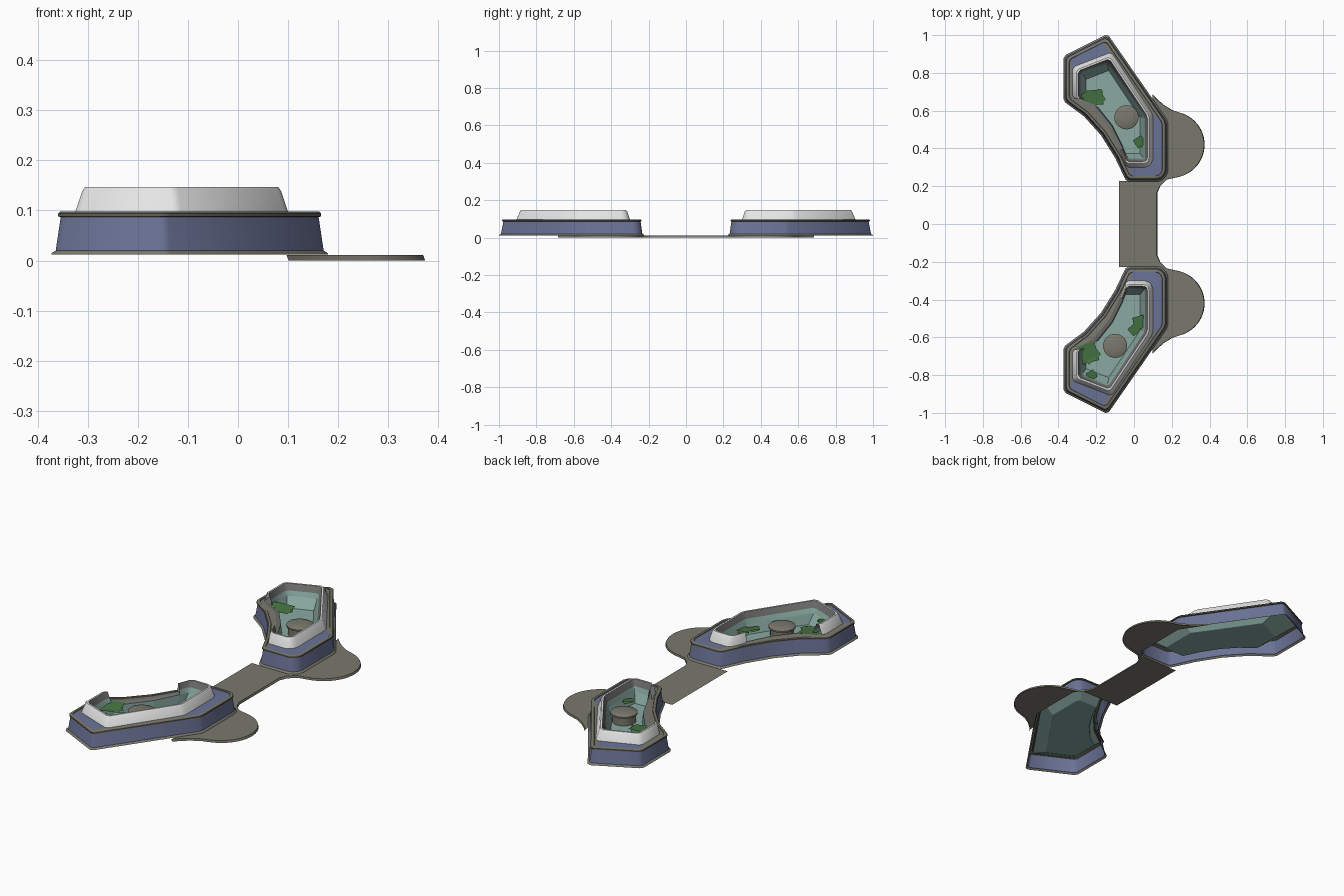
import bpy, bmesh, math
from mathutils import Vector, Matrix

if "Cube" in bpy.data.objects:
    bpy.data.objects.remove(bpy.data.objects["Cube"])


def mat(name, r, g, b):
    m = bpy.data.materials.new(name)
    m.diffuse_color = tuple((c / 255) ** 2.2 for c in (r, g, b)) + (1,)
    m.use_nodes = True
    m.node_tree.nodes["Principled BSDF"].inputs["Base Color"].default_value = m.diffuse_color
    return m


STONE = mat("stone grey", 121, 120, 109)
BLUE = mat("slate blue", 106, 114, 148)
WHITE = mat("pale grey", 228, 228, 228)
INNER = mat("inner grey", 112, 112, 110)
TEAL = mat("teal", 136, 168, 160)
GREEN = mat("leaf green", 72, 116, 68)
TRIM = mat("trim grey", 99, 96, 86)

# Wall outline and parapet outline; edges 6 to 9 form the concave side
WALL = [(-.373, .65), (-.373, .889), (-.14, 1.006), (.18, .545), (.18, .265), (.14, .224),
        (-.04, .224), (-.10, .35), (-.175, .47), (-.265, .57)]
PARAPET = [(-.325, .67), (-.325, .83), (-.12, .91), (.10, .58), (.10, .33), (.07, .30),
           (-.04, .30), (-.075, .39), (-.135, .51), (-.215, .61)]
CONCAVE = (6, 7, 8, 9)
CORNERS = 7


def inset(poly, d, concave_weight=1.0):
    """Move every edge of a clockwise outline inwards by d."""
    n = len(poly)
    pts = [Vector(p) for p in poly]
    lines = []
    for i in range(n):
        t = (pts[(i + 1) % n] - pts[i]).normalized()
        nor = Vector((t.y, -t.x))
        w = concave_weight if i in CONCAVE else 1.0
        lines.append((nor, nor.dot(pts[i]) + d * w))
    out = []
    for i in range(n):
        (n1, c1), (n2, c2) = lines[i - 1], lines[i]
        det = n1.x * n2.y - n1.y * n2.x
        if abs(det) < 1e-3:
            out.append(tuple(pts[i] + n2 * d))
        else:
            out.append(((c1 * n2.y - c2 * n1.y) / det, (n1.x * c2 - n2.x * c1) / det))
    return out


def chamfer(poly, r=.012):
    """Cut the seven true corners; each gives two points."""
    pts = [Vector(p) for p in poly]
    out = []
    for i, p in enumerate(pts):
        if i >= CORNERS:
            out.append(tuple(p))
            continue
        for q in (pts[i - 1], pts[(i + 1) % len(pts)]):
            out.append(tuple(p + (q - p).normalized() * min(r, (q - p).length * .3)))
    return out


def side_of(i):
    """Original edge number of a chamfered outline's edge (cut edges go with the next side)."""
    return i // 2 if i < 2 * CORNERS else i - CORNERS


def shrink(poly, k):
    c = sum((Vector(p) for p in poly), Vector((0, 0))) / len(poly)
    return [tuple(c + (Vector(p) - c) * k) for p in poly]


def finish(name, bm, mats, smooth=False):
    me = bpy.data.meshes.new(name)
    bm.to_mesh(me)
    bm.free()
    for m in mats:
        me.materials.append(m)
    ob = bpy.data.objects.new(name, me)
    bpy.context.collection.objects.link(ob)
    if smooth:
        bpy.ops.object.select_all(action='DESELECT')
        ob.select_set(True)
        bpy.context.view_layer.objects.active = ob
        bpy.ops.object.shade_smooth_by_angle(angle=math.radians(44))
    return ob


def loft(name, rings, bands, mats, s, rule=None, cap=None, smooth=True):
    """Join (outline, z) rings; rule(band, edge, material) may recolour or skip (-1)."""
    bm = bmesh.new()
    vs = [[bm.verts.new((x, y * s, z)) for x, y in p] for p, z in rings]
    n = len(vs[0])
    for b in range(len(rings) - 1):
        for i in range(n):
            m = rule(b, i, bands[b]) if rule else bands[b]
            if m < 0:
                continue
            j = (i + 1) % n
            q = [vs[b][i], vs[b][j], vs[b + 1][j], vs[b + 1][i]]
            bm.faces.new(q[::-1] if s > 0 else q).material_index = m
    if cap is not None:
        bm.faces.new(vs[-1][::-1] if s > 0 else vs[-1]).material_index = cap
        bmesh.ops.triangulate(bm, faces=[f for f in bm.faces if len(f.verts) > 4])
    bmesh.ops.delete(bm, geom=[v for v in bm.verts if not v.link_faces], context='VERTS')
    return finish(name, bm, mats, smooth)


def plant(name, x, y, z, size, turn, tilt):
    bm = bmesh.new()
    for k in range(2):
        m = (Matrix.Translation((x + k * size * .12, y, z - k * .006))
             @ Matrix.Rotation(math.radians(turn + 25 * k), 4, 'Z')
             @ Matrix.Rotation(math.radians(tilt * (1 - 2 * k)), 4, 'X'))
        bmesh.ops.create_grid(bm, x_segments=1, y_segments=1, size=size * (.5 - .08 * k), matrix=m)
    finish(name, bm, [GREEN])


for s, side in ((1, "back"), (-1, "front")):
    # Outer wall with foot ledge, rim and flat roof (blue only at the ends)
    prof = [(0, .012), (.001, .015), (.009, .02), (.019, .087), (.014, .088),
            (.014, .094), (.018, .098), (.029, .098), (.031, .095)]
    rings = [(chamfer(inset(WALL, d)), z) for d, z in prof] + [(chamfer(PARAPET), .097)]
    loft(side + "_building_wall", rings, [2, 2, 0, 1, 1, 1, 2, 1, 0], [BLUE, TRIM, STONE], s,
         lambda b, i, m: 2 if b == 8 and side_of(i) in (0, 2) + CONCAVE else m)

    # Pale parapet, open along the concave side
    rings = [(chamfer(inset(PARAPET, d, .4)), z) for d, z in
             ((0, .097), (.014, .139), (.02, .147), (.029, .147), (.042, .116), (.05, .092))]
    loft(side + "_parapet", rings, [0, 0, 0, 1, 2], [WHITE, INNER, TEAL], s,
         lambda b, i, m: -1 if side_of(i) in (7, 8, 9) else m)

    # Sunken basin with a low ledge, and the hull beneath it (facing down)
    edge = inset(PARAPET, .05, .4)
    loft(side + "_basin", [(PARAPET, .097), (edge, .092), (shrink(edge, .88), .045)],
         [1, 0], [TEAL, INNER], s, cap=0, smooth=False)
    hull = inset(WALL, .034)
    under = loft(side + "_hull", [(hull, .088), (shrink(hull, .72), .032)], [0], [TEAL], s,
                 smooth=False)
    bm = bmesh.new()
    bm.from_mesh(under.data)
    bmesh.ops.reverse_faces(bm, faces=bm.faces[:])
    bm.to_mesh(under.data)
    bm.free()
    loft(side + "_hull_floor", [(shrink(hull, .72), .032), (shrink(hull, .70), .031)], [0],
         [TEAL], -s, cap=0, smooth=False).scale.y = -1

    # Round pedestal with a wider domed cap
    cx, cy = (-.04, .565) if s > 0 else (-.10, -.645)
    circ = [(math.cos(-2 * math.pi * k / 24), math.sin(-2 * math.pi * k / 24)) for k in range(24)]
    rings = [([(cx + r * a, cy * s + r * b) for a, b in circ], z) for r, z in
             ((.056, .042), (.056, .084), (.064, .086), (.064, .094), (.05, .1), (.025, .103))]
    loft(side + "_pedestal", rings, [0] * 5, [STONE], s, cap=0)

    # Forecourt lobe and half of the linking path, with a skirt on the outer edge
    edge = [(.12, 0), (.12, .165), (.135, .20), (.17, .235)]
    edge += [(.195 + .175 * math.cos(math.radians(a)), .42 + .175 * math.sin(math.radians(a)))
             for a in range(-75, 76, 8)]
    edge += [(.20, .602), (.155, .63), (.12, .66), (.097, .685)]
    inner = [(.10, .655), (.172, .545), (.172, .265), (.14, .228), (-.08, .228), (-.08, 0)]
    bm = bmesh.new()
    top = [bm.verts.new((x, y * s, .011)) for x, y in edge + inner]
    low = [bm.verts.new((x + .004, y * s, 0)) for x, y in edge]
    n = len(edge)
    hub = bm.verts.new((.172, .42 * s, .011))
    polys = [top[0:4] + top[n + 2:]]                                  # linking path
    polys += [[hub, top[i], top[i + 1]] for i in range(3, n - 4)]     # lobe fan
    polys += [[hub, top[n - 4], top[n + 1]], [hub, top[n + 2], top[3]]]
    polys += [[top[n + 1], top[n - 4], top[n - 3]], [top[n + 1], top[n - 3], top[n - 2]],
              [top[n + 1], top[n - 2], top[n]], [top[n], top[n - 2], top[n - 1]]]
    polys += [[low[i], low[i + 1], top[i + 1], top[i]] for i in range(n - 1)]
    for q in polys:
        bm.faces.new(q if s > 0 else q[::-1])
    finish(side + "_path", bm, [STONE], True)

# Plants: x, y, z, size, turn, tilt
for k, p in enumerate(((-.205, .67, .092, .08, 5, 6), (-.255, .675, .096, .045, 40, 8),
                       (.028, .435, .085, .05, 35, 6),
                       (-.245, -.685, .092, .10, 15, 6), (-.225, -.80, .094, .045, 30, 8),
                       (.03, -.52, .088, .065, 15, 6), (0, -.56, .085, .05, 40, 6))):
    plant("plant_%d" % (k + 1), *p)
